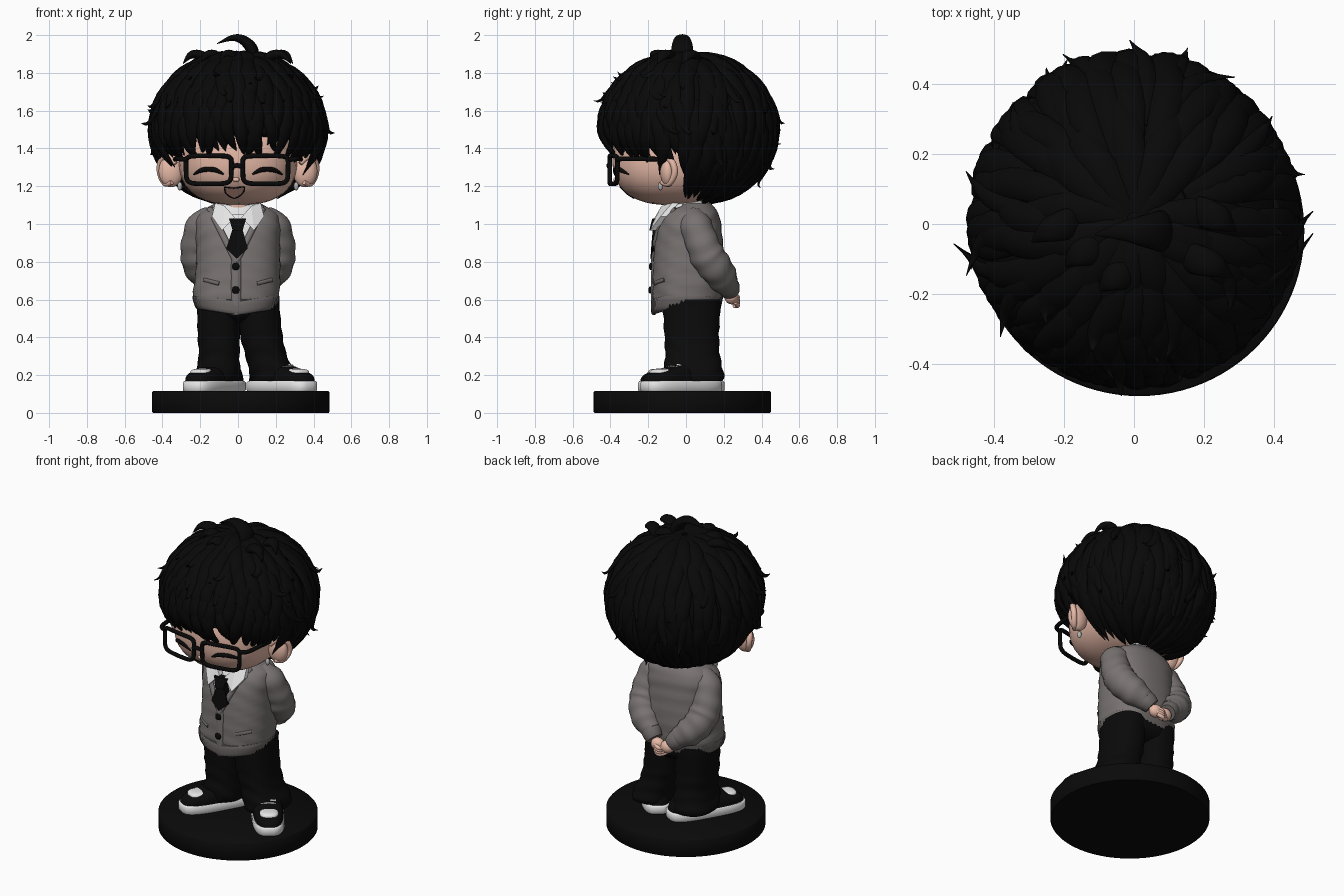
import bpy, bmesh, math, random
from mathutils import Vector

if "Cube" in bpy.data.objects:
    bpy.data.objects.remove(bpy.data.objects["Cube"])

random.seed(4)
V = Vector


def material(name, r, g, b):
    m = bpy.data.materials.new(name)
    m.diffuse_color = (r, g, b, 1)
    m.use_nodes = True
    m.node_tree.nodes["Principled BSDF"].inputs["Base Color"].default_value = m.diffuse_color
    return m


BLACK = material("hair black", .0025, .0025, .0025)
CLOTH = material("trouser black", .003, .003, .003)
SKIN = material("skin", .8, .49, .39)
WHITE = material("white", .78, .78, .78)
GREY = material("cardigan grey", .19, .172, .167)
RIB = material("rib grey", .15, .136, .131)
LIP = material("mouth pink", .72, .4, .33)
SILVER = material("silver", .45, .45, .45)


def finish(name, bm, mat, angle=50):
    bmesh.ops.recalc_face_normals(bm, faces=bm.faces)
    me = bpy.data.meshes.new(name)
    bm.to_mesh(me)
    bm.free()
    ob = bpy.data.objects.new(name, me)
    bpy.context.collection.objects.link(ob)
    me.materials.append(mat)
    bpy.ops.object.select_all(action='DESELECT')
    ob.select_set(True)
    bpy.context.view_layer.objects.active = ob
    bpy.ops.object.shade_smooth_by_angle(angle=math.radians(angle))
    return ob


def spline(pts, k):
    """Catmull-Rom through tuples of any length."""
    out, n = [], len(pts)
    for i in range(n - 1):
        a, b, c, d = pts[max(i - 1, 0)], pts[i], pts[i + 1], pts[min(i + 2, n - 1)]
        for j in range(k):
            t = j / k
            out.append(tuple(.5 * (2 * q + (r - p) * t + (2 * p - 5 * q + 4 * r - s) * t * t
                       + (3 * q - p - 3 * r + s) * t ** 3) for p, q, r, s in zip(a, b, c, d)))
    return out + [tuple(pts[-1])]


def table(rows, x):
    for a, b in zip(rows, rows[1:]):
        if x <= b[0]:
            t = max(0, (x - a[0]) / (b[0] - a[0]))
            return [p + (q - p) * t for p, q in zip(a, b)]
    return list(rows[-1])


def skin_rings(bm, rings):
    n = len(rings[0])
    for a, b in zip(rings, rings[1:]):
        for i in range(n):
            bm.faces.new((a[i], a[(i + 1) % n], b[(i + 1) % n], b[i]))
    bm.faces.new(rings[0])
    bm.faces.new(rings[-1])


def sweep(bm, pts, sizes, up=lambda p: V((0, -1, 0)), n=8):
    """Tube with (width, thickness) per point; up gives the thickness direction."""
    pts, rings = [V(p) for p in pts], []
    for i, p in enumerate(pts):
        t = (pts[min(i + 1, len(pts) - 1)] - pts[max(i - 1, 0)]).normalized()
        side = t.cross(up(p)).normalized()
        nor = side.cross(t)
        w, h = sizes[i]
        rings.append([bm.verts.new(p + side * w * math.cos(k * math.tau / n) + nor * h * math.sin(k * math.tau / n))
                      for k in range(n)])
    skin_rings(bm, rings)


def tube(name, pts, r, mat, up=(0, -1, 0), k=6, flat=1, fold=0):
    """Smooth tube; r is one radius or one per control point."""
    rs = r if isinstance(r, (list, tuple)) else [r] * len(pts)
    path = spline([tuple(p) + (q,) for p, q in zip(pts, rs)], k)
    bm = bmesh.new()
    sizes = [(p[3] * (1 + fold * math.sin(i * 1.1)), p[3] * flat * (1 + fold * math.sin(i * 1.1 + 1.5)))
             for i, p in enumerate(path)]
    sweep(bm, [p[:3] for p in path], sizes, lambda p: V(up), 14)
    return finish(name, bm, mat)


def loft(name, rows, mat, n=56, power=2.4, k=5, fold=0, rib=0):
    """Stacked superellipse sections (z, cx, cy, rx, ry)."""
    bm, rings = bmesh.new(), []
    for z, cx, cy, rx, ry in spline(rows, k):
        ring = []
        for i in range(n):
            a = i * math.tau / n
            c, s = math.cos(a), math.sin(a)
            f = 1 + fold * math.sin(z * 70 + 3 * math.sin(a + .6) + 2 * math.cos(2 * a)) + (rib if i % 2 else 0)
            ring.append(bm.verts.new((cx + f * rx * math.copysign(abs(c) ** (2 / power), c),
                                      cy + f * ry * math.copysign(abs(s) ** (2 / power), s), z)))
        rings.append(ring)
    skin_rings(bm, rings)
    return finish(name, bm, mat)


def ball(name, c, r, mat, power=2):
    bm = bmesh.new()
    bmesh.ops.create_uvsphere(bm, u_segments=40, v_segments=28, radius=1)
    for v in bm.verts:
        v.co /= sum(abs(x) ** power for x in v.co) ** (1 / power)
        v.co = V([c[i] + r[i] * v.co[i] for i in range(3)])
    return finish(name, bm, mat)


def plate(name, pts, mat, depth):
    """Polygon extruded toward +y."""
    bm = bmesh.new()
    skin_rings(bm, [[bm.verts.new((p[0], p[1] + d, p[2])) for p in pts] for d in (0, depth)])
    return finish(name, bm, mat, 20)


# Round base
loft("base", [(0, .015, -.02, .465, .465), (.006, .015, -.02, .47, .47), (.109, .015, -.02, .47, .47),
              (.115, .015, -.02, .464, .464)], CLOTH, 96, 2, 1)

# Shoes, turned outward
for side, x, turn in ((-1, -.125, -30), (1, .232, 38)):
    parts = [
        loft("shoe_sole", [(.113, 0, 0, .09, .24), (.122, 0, 0, .096, .247), (.16, 0, 0, .096, .247),
                           (.168, 0, 0, .09, .24)], WHITE, power=3.1, k=1),
        loft("shoe_upper", [(.165, 0, 0, .09, .238), (.2, 0, .005, .088, .222), (.23, 0, .04, .078, .17),
                            (.26, 0, .09, .06, .1)], CLOTH, power=2.8),
        ball("shoe_toe_patch", (0, -.13, .212), (.056, .062, .022), WHITE, 2.8)]
    for y, z in ((-.06, .243), (-.035, .253)):
        parts.append(tube("shoe_lace", [(-.045, y, z - .006), (0, y, z), (.045, y, z - .006)], .008, WHITE, (0, 0, 1)))
    for o in parts:
        o.location, o.rotation_euler = (x, -.025, 0), (0, 0, math.radians(turn))

# Trousers
loft("left_trouser", [(.17, -.11, .045, .115, .15), (.21, -.107, .04, .12, .16), (.3, -.1, .035, .108, .145),
                      (.42, -.102, .03, .112, .145), (.6, -.107, .03, .11, .155)], CLOTH, fold=.025)
loft("right_trouser", [(.17, .185, .045, .115, .15), (.21, .183, .04, .122, .16), (.3, .15, .035, .11, .145),
                       (.42, .122, .03, .112, .145), (.6, .107, .03, .11, .155)], CLOTH, fold=.025)
ball("trouser_hips", (0, .03, .57), (.21, .155, .1), CLOTH, 2.5)

# Cardigan, cut by a V neck over the shirt
TORSO = [(.56, -.01, .0, .2, .17), (.62, -.01, .01, .228, .187), (.75, 0, .015, .224, .19), (.9, 0, .015, .222, .18),
         (1, 0, .02, .225, .165), (1.06, 0, .03, .2, .14), (1.11, 0, .04, .12, .09)]


def front(x, z, out=0):
    _, cx, cy, rx, ry = table(TORSO, z)
    return cy - ry * max(0, 1 - abs((x - cx) / rx) ** 2.4) ** (1 / 2.4) - out


cardigan = loft("cardigan", TORSO, GREY, fold=.012)
cutter = plate("neck_cutter", [(-.01, -.4, .8), (.19, -.4, 1.2), (-.205, -.4, 1.2)], GREY, .38)
cut = cardigan.modifiers.new("v_neck", 'BOOLEAN')
cut.operation, cut.object, cut.solver = 'DIFFERENCE', cutter, 'EXACT'
bpy.context.view_layer.objects.active = cardigan
bpy.ops.object.modifier_apply(modifier=cut.name)
bpy.data.objects.remove(cutter)
loft("shirt", [(z, cx, cy, rx - .02, ry - .02) for z, cx, cy, rx, ry in TORSO], WHITE)
hem = loft("cardigan_hem", [(.545, -.01, 0, .19, .165), (.555, -.01, 0, .21, .18), (.6, -.01, .004, .226, .187),
                            (.62, -.01, .008, .226, .187)], RIB, 120, k=3, rib=.018)
for v in hem.data.vertices:  # hem dips at the centre front
    v.co.z -= max(0, -v.co.y / .18) * max(0, 1 - abs(v.co.x) / .2) * .03
for s in (-1, 1):
    xs = [(-.01 + s * .14 * t, .8 + .28 * t) for t in (0, .25, .5, .75, 1)]
    tube("neck_band", [(x, front(x, z, .002), z) for x, z in xs], .017, GREY, flat=.7)
    tube("pocket_edge", [(s * x, front(s * x, z, 0), z) for x, z in ((.1, .685), (.14, .695), (.18, .705))],
         .011, RIB, flat=.7)
zs = (.52, .6, .7, .82)
tube("button_band", [(-.01, front(-.01, z, 0), z) for z in zs], .026, GREY, flat=.4)
for z in (.775, .65):
    ball("button", (-.012, front(0, z, .012), z), (.019, .01, .019), CLOTH, 2.5)

# Sleeves folded behind the back, with cuffs and hands
for s in (-1, 1):
    tube("sleeve", [(s * .13, .035, 1.04), (s * .185, .05, .99), (s * .212, .085, .9), (s * .21, .115, .83),
                    (s * .195, .155, .77), (s * .145, .19, .715), (s * .09, .215, .675)],
         [.06, .086, .088, .094, .09, .084, .06], GREY, fold=.035)
    tube("sleeve_cuff", [(s * .115, .2, .695), (s * .085, .225, .665), (s * .06, .235, .64)], [.06, .06, .05], RIB)
    ball("hand", (s * .035, .24, .615), (.043, .036, .04), SKIN)
    for i in range(4):
        tube("finger", [(s * .04, .255 + .006 * s, .625 - .014 * i), (s * .01, .268 + .006 * s, .61 - .014 * i),
                        (-s * .02, .255, .6 - .012 * i)], [.011, .012, .008], SKIN, (0, 0, 1))

# Collar and tie
tube("neck", [(0, .0, 1.03), (0, -.01, 1.2)], .095, SKIN)
loft("collar_ring", [(1.05, 0, .015, .135, .125), (1.09, 0, .02, .125, .115), (1.125, 0, .03, .11, .1)], WHITE)
for s in (-1, 1):
    outer = [plate("collar_flap", [(s * .018, -.165, 1.035), (s * .085, -.19, .965), (s * .07, -.13, 1.095)],
                   WHITE, .035),
             plate("collar_flap", [(s * .07, -.13, 1.095), (s * .085, -.19, .965), (s * .138, -.135, 1.04),
                                   (s * .12, -.07, 1.115)], WHITE, .035)]
plate("tie_blade", [(-.025, -.175, .985), (.02, -.175, .985), (.052, -.185, .87), (-.008, -.188, .815),
                    (-.062, -.185, .87)], CLOTH, .045)
plate("tie_knot", [(-.048, -.178, 1.03), (.044, -.178, 1.03), (.024, -.195, .965), (-.028, -.195, .965)], CLOTH, .04)

# Head and face
HC, HR, HP = (0, -.07, 1.35), (.315, .32, .25), 2.5
ball("head", HC, HR, SKIN, HP)


def face(x, z, out=0):
    k = 1 - abs(x / HR[0]) ** HP - abs((z - HC[2]) / HR[2]) ** HP
    return V((x, HC[1] - HR[1] * max(0, k) ** (1 / HP) - out, z))


ball("nose", face(-.01, 1.235), (.018, .014, .013), SKIN)
mouth = [(-.072, 1.195), (-.02, 1.19), (.032, 1.195), (.022, 1.16), (-.02, 1.137), (-.062, 1.16), (-.072, 1.195)]
tube("mouth_outline", [face(x, z, .001) for x, z in mouth], .0035, BLACK)
plate("mouth_fill", [face(x, z, .003) for x, z in mouth[:-1]], LIP, .008)
for s in (-1, 1):
    tube("closed_eye", [face(s * .155 + dx, z, .001) for dx, z in
                        ((-.08, 1.262), (-.04, 1.284), (0, 1.29), (.04, 1.284), (.08, 1.262))],
         [.004, .012, .013, .012, .004], BLACK)
    ball("ear", (s * .355, -.095, 1.28), (.065, .042, .085), SKIN)
    tube("ear_rim", [(s * .35, -.13, 1.22), (s * .385, -.09, 1.215), (s * .412, -.06, 1.27), (s * .408, -.075, 1.33),
                     (s * .37, -.12, 1.355), (s * .33, -.14, 1.32)], [.012, .016, .017, .017, .016, .012], SKIN,
         (s, 0, .1))
    ball("earring", (s * .308, -.135, 1.2), (.013, .013, .022), SILVER)
    # Glasses
    rim = []
    for i in range(42):
        c, d = math.cos(i * math.tau / 40), math.sin(i * math.tau / 40)
        x = s * .15 - .005 + (.12 + .006 * d) * math.copysign(abs(c) ** .35, c)
        rim.append((x, -.405 + .6 * x * x, 1.287 + .074 * math.copysign(abs(d) ** .35, d)))
    tube("glasses_rim", rim, .0125, BLACK, k=1)
    tube("glasses_arm", [(s * .265, -.365, 1.34), (s * .31, -.34, 1.345), (s * .325, -.22, 1.345),
                         (s * .335, -.08, 1.34)], .013, BLACK, (0, 0, 1))
tube("glasses_bridge", [(-.04, -.405, 1.3), (-.005, -.41, 1.31), (.03, -.405, 1.3)], .012, BLACK)

# Hair: cap down to a hairline, covered in layered locks
HAIR, R = V((0, .01, 1.5)), V((.45, .46, .4))
LINE = [(0, 95), (50, 99), (84, 109), (98, 138), (180, 150)]  # direction from front, polar hairline


def hairline(a):
    return math.radians(table(LINE, abs((math.degrees(a) + 180) % 360 - 180))[1])


def scalp(th, a, h=0):
    d = V((math.sin(th) * math.sin(a), -math.sin(th) * math.cos(a), math.cos(th)))
    return HAIR + V([d[i] * R[i] * (1 + h) for i in range(3)])


bm = bmesh.new()
N, M = 96, 28
rings = [[bm.verts.new(scalp(hairline(i * math.tau / N) * (j + .1) / M, i * math.tau / N, -.03)) for i in range(N)]
         for j in range(M)]
rings.append([bm.verts.new(v.co.lerp(V((0, .06, 1.35)), .45)) for v in rings[-1]])
skin_rings(bm, rings)
finish("hair_cap", bm, BLACK)

bm = bmesh.new()
outward = lambda p: V([(p[i] - HAIR[i]) / R[i] ** 2 for i in range(3)]).normalized()
# rows of locks: count, start, end, half width, spike (long tips that flick out and up)
for count, start, end, width, spike in ((14, .02, .45, .06, 0), (24, .15, .68, .058, 0), (32, .32, .85, .056, 0),
                                        (38, .5, 1., .052, 0), (42, .64, 1.1, .05, 0), (46, .74, 1.17, .044, 0),
                                        (12, .25, .62, .034, 1), (17, .4, .82, .034, 1), (17, .55, .95, .032, 1)):
    for i in range(count):
        a = (i + random.uniform(-.35, .35)) * math.tau / count
        a_front = abs((a + math.pi) % math.tau - math.pi)
        fringe = a_front < 1.1 and end > .9
        tip = end + random.uniform(-.06, .06)
        swirl = random.uniform(-.3, .34) * (.5 if fringe else 1)
        flick = -.06 if fringe else random.choice((0, .02, .05)) if end > .6 else .01
        if spike and not fringe:
            flick = random.uniform(.08, .19)
        pts, sizes = [], []
        for j in range(11):
            t = j / 10
            th = hairline(a) * (start + (tip - start) * t - spike * .1 * t ** 5)
            pts.append(scalp(th, a + swirl * t * t, -.025 + .045 * math.sin(math.pi * min(1, t * 1.2)) + flick * t ** 3))
            w = width * max(.02, (.55 + 1.0 * t) * (1 - t ** 1.9))
            sizes.append((w, .45 * w + .001))
        sweep(bm, pts, sizes, outward)
finish("hair_locks", bm, BLACK, 60)

# Curl standing on the crown and a few tufts beside it
tube("hair_curl", [(.07, -.02, 1.85), (.075, -.02, 1.92), (.03, -.02, 1.972), (-.03, -.02, 1.985), (-.11, -.03, 1.955)],
     [.03, .033, .026, .016, .002], BLACK, (0, -1, 0), flat=1.8)
for x, y, dx in ((-.08, -.05, -.12), (.13, -.08, .15), (-.15, .02, -.14), (.17, .05, .12), (.0, -.12, -.1)):
    tube("hair_tuft", [(x, y, 1.84), (x + dx * .3, y - .02, 1.89), (x + dx * .7, y - .04, 1.895),
                       (x + dx, y - .07, 1.85)], [.02, .026, .02, .002], BLACK, (0, -1, 0), flat=1.7)
